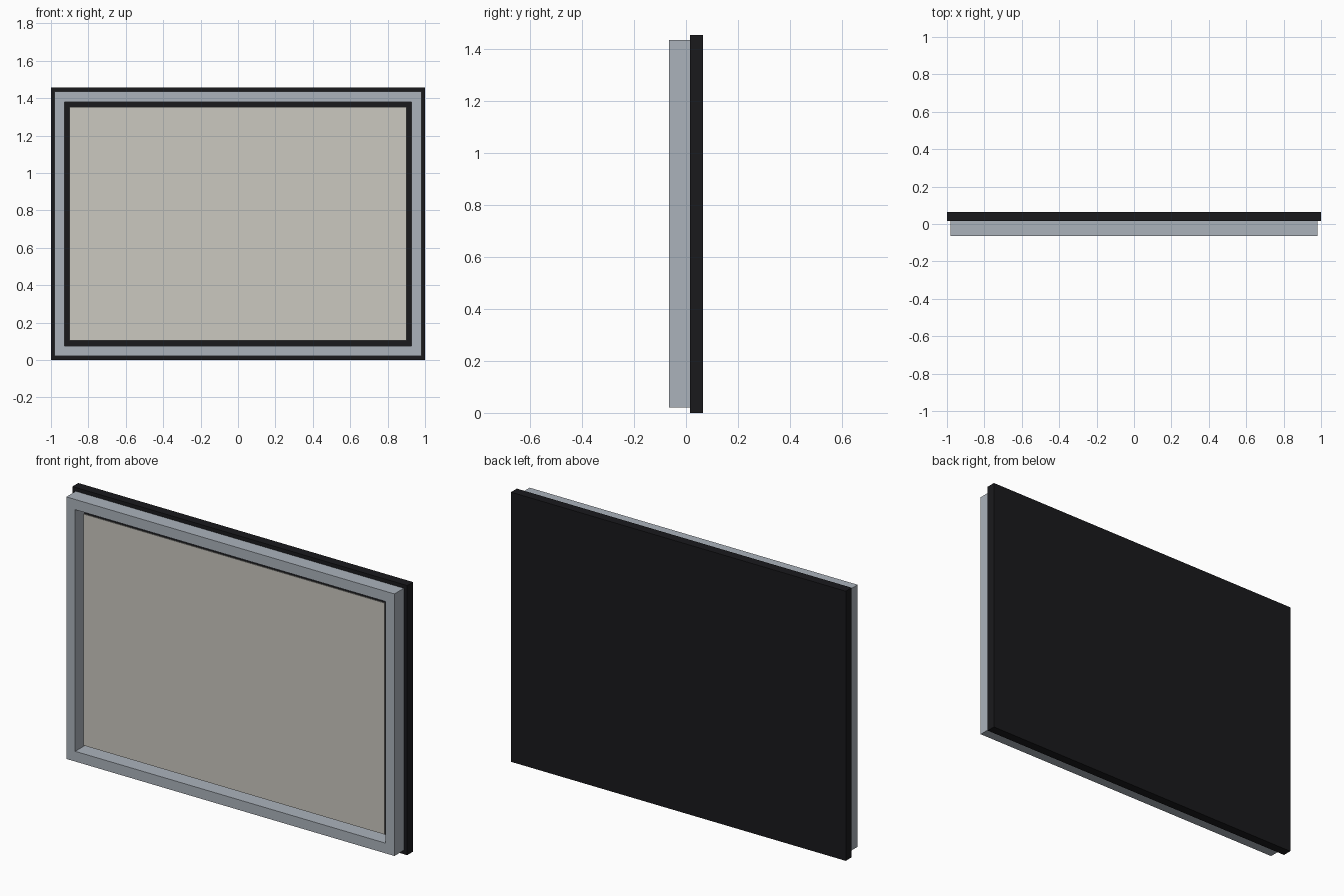
import bpy, bmesh

if "Cube" in bpy.data.objects:
    bpy.data.objects.remove(bpy.data.objects["Cube"])


def material(name, color):
    m = bpy.data.materials.new(name)
    m.diffuse_color = (*color, 1)
    m.use_nodes = True
    m.node_tree.nodes["Principled BSDF"].inputs["Base Color"].default_value = m.diffuse_color
    return m


black = material("black", (0.01, 0.01, 0.012))
steel = material("blue_grey", (0.41, 0.45, 0.50))
beige = material("beige", (0.60, 0.58, 0.53))


def add_object(name, bm, mat):
    bmesh.ops.recalc_face_normals(bm, faces=bm.faces)
    me = bpy.data.meshes.new(name)
    bm.to_mesh(me)
    bm.free()
    me.materials.append(mat)
    ob = bpy.data.objects.new(name, me)
    bpy.context.collection.objects.link(ob)
    return ob


def rect(half_x, z0, z1):
    return [(-half_x, z0), (half_x, z0), (half_x, z1), (-half_x, z1)]


def slab(name, outline, y0, y1, mat):
    bm = bmesh.new()
    loops = [[bm.verts.new((x, y, z)) for x, z in outline] for y in (y0, y1)]
    for loop in loops:
        bm.faces.new(loop)
    bmesh.ops.bridge_loops(bm, edges=[e for e in bm.edges])
    return add_object(name, bm, mat)


def ring(name, outer, inner, y0, y1, mat):
    # Rectangular section swept around the mitred corners
    section = [(outer, y0), (inner, y0), (inner, y1), (outer, y1)]
    bm = bmesh.new()
    loops = [[bm.verts.new((o[i][0], y, o[i][1])) for i in range(4)]
             for o, y in section]
    for a in range(4):
        p, q = loops[a], loops[(a + 1) % 4]
        for i in range(4):
            j = (i + 1) % 4
            bm.faces.new((p[i], p[j], q[j], q[i]))
    return add_object(name, bm, mat)


# Black backing board
slab("backing_board", rect(1.0, 0.0, 1.456), 0.015, 0.065, black)

# Raised front frame
ring("front_frame", rect(0.98, 0.021, 1.436), rect(0.927, 0.076, 1.381),
     -0.065, 0.015, steel)

# Thin inset panel standing clear of the frame
slab("inset_panel", rect(0.9, 0.104, 1.354), -0.035, -0.03, beige)
